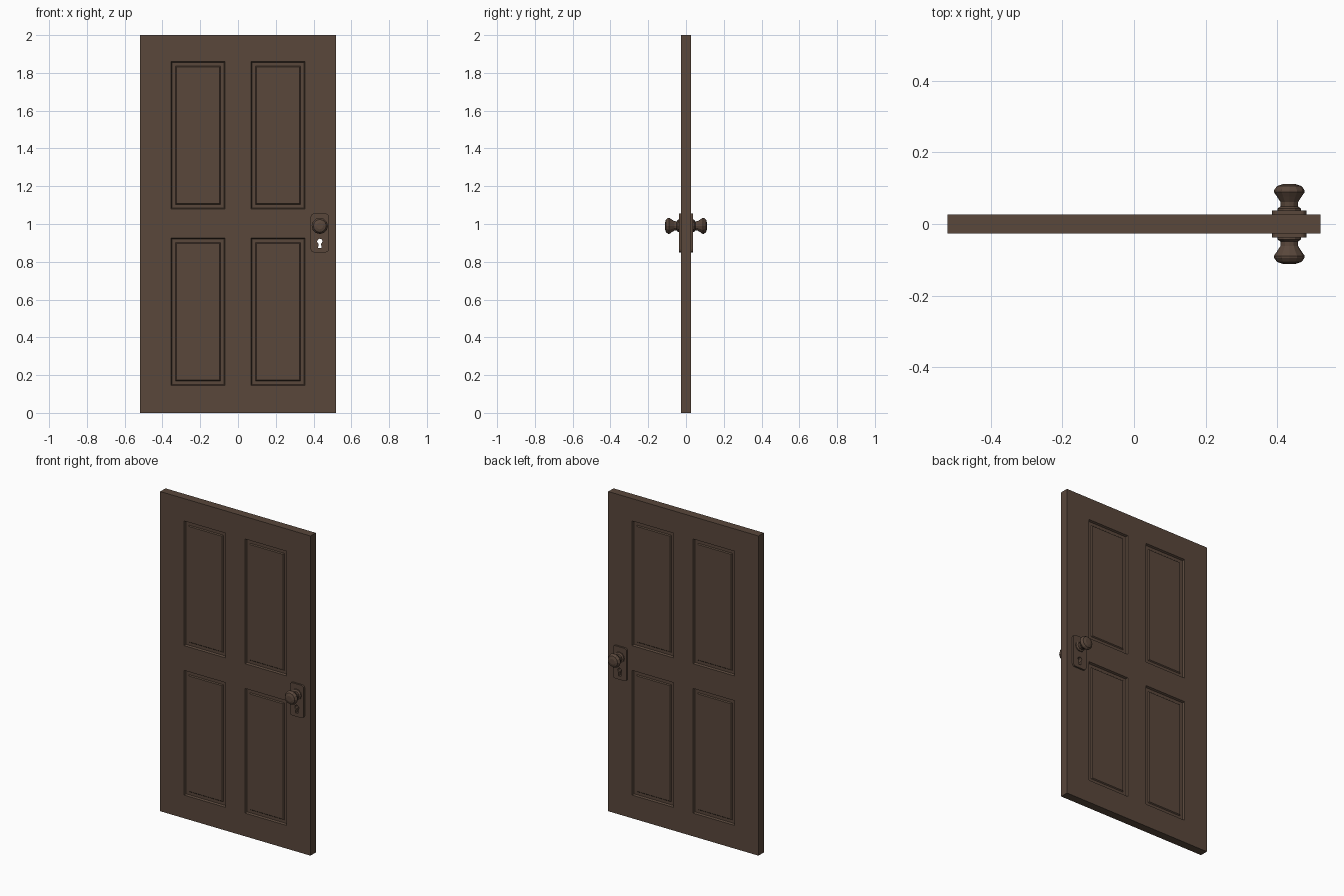
import bpy, bmesh, math
from mathutils import Matrix

if "Cube" in bpy.data.objects:
    bpy.data.objects.remove(bpy.data.objects["Cube"])

wood = bpy.data.materials.new("dark brown")
wood.diffuse_color = (0.100, 0.063, 0.044, 1)
wood.use_nodes = True
wood.node_tree.nodes["Principled BSDF"].inputs["Base Color"].default_value = wood.diffuse_color
KX, KZ = 0.433, 0.99      # knob axis
HALF = 0.026              # half thickness of the slab


def finish(name, bm):
    bmesh.ops.recalc_face_normals(bm, faces=bm.faces)
    me = bpy.data.meshes.new(name)
    bm.to_mesh(me)
    bm.free()
    me.materials.append(wood)
    ob = bpy.data.objects.new(name, me)
    bpy.context.scene.collection.objects.link(ob)
    return ob


def box(bm, x0, x1, y0, y1, z0, z1):
    m = Matrix.Translation(((x0 + x1) / 2, (y0 + y1) / 2, (z0 + z1) / 2))
    m = m @ Matrix.Diagonal((x1 - x0, y1 - y0, z1 - z0, 1))
    bmesh.ops.create_cube(bm, size=1, matrix=m)


# door slab, cut into a grid so that four cells per side become panels
PX, PZ = (0.068, 0.355), ((0.145, 0.925), (1.08, 1.86))
bm = bmesh.new()
box(bm, -0.52, 0.52, -HALF, HALF, 0, 2)
cuts = [((s * x, 0, 0), (1, 0, 0)) for x in PX for s in (-1, 1)]
cuts += [((0, 0, z), (0, 0, 1)) for pair in PZ for z in pair]
for co, no in cuts:
    bmesh.ops.bisect_plane(bm, geom=bm.verts[:] + bm.edges[:] + bm.faces[:],
                           plane_co=co, plane_no=no)
bm.normal_update()
panels = []
for f in bm.faces:
    c = f.calc_center_median()
    if abs(f.normal.y) > 0.9 and PX[0] < abs(c.x) < PX[1] \
            and any(a < c.z < b for a, b in PZ):
        panels.append(f)
# recess wall, flat groove, raised field
for width, depth in ((0.005, -0.012), (0.019, 0), (0.005, 0.006)):
    bmesh.ops.inset_individual(bm, faces=panels, thickness=width, depth=depth,
                               use_even_offset=True)
slab = finish("door_slab", bm)

# keyhole cutter: round top with a flared slot
bm = bmesh.new()
R, CZ = 0.014, 0.908
pts = [(R * math.cos(math.radians(a)), CZ + R * math.sin(math.radians(a)))
       for a in range(-60, 241, 30)]
pts += [(-0.009, 0.872), (0.009, 0.872)]
face = bm.faces.new([bm.verts.new((KX + x, -0.2, z)) for x, z in pts])
back = bm.faces.new([bm.verts.new((KX + x, 0.2, z)) for x, z in pts])
bmesh.ops.bridge_loops(bm, edges=list(face.edges) + list(back.edges))
cutter = finish("keyhole_cutter", bm)
cutter.hide_render = True


def cut_keyhole(ob):
    mod = ob.modifiers.new("keyhole", 'BOOLEAN')
    mod.operation = 'DIFFERENCE'
    mod.solver = 'EXACT'
    mod.object = cutter


cut_keyhole(slab)

# knob profile: radius, distance from the door centre
PROFILE = [(0.033, 0.034), (0.033, 0.043), (0.024, 0.049), (0.025, 0.062),
           (0.034, 0.076), (0.043, 0.089), (0.042, 0.095), (0.034, 0.106),
           (0.018, 0.111)]
SIDES = 12
for side, s in (("front", -1), ("back", 1)):
    # lock plate with rounded corners
    bm = bmesh.new()
    y0, y1 = sorted((s * (HALF - 0.002), s * 0.037))
    box(bm, KX - 0.048, KX + 0.048, y0, y1, 0.85, 1.055)
    corners = [e for e in bm.edges
               if abs(e.verts[0].co.y - e.verts[1].co.y) > 0.005]
    bmesh.ops.bevel(bm, geom=corners, offset=0.016, segments=3, profile=0.5,
                    affect='EDGES')
    cut_keyhole(finish(side + "_lock_plate", bm))

    # faceted turned knob
    bm = bmesh.new()
    rings = []
    for r, y in PROFILE:
        rings.append([bm.verts.new((KX + r * math.sin(2 * math.pi * i / SIDES), s * y,
                                    KZ + r * math.cos(2 * math.pi * i / SIDES)))
                      for i in range(SIDES)])
    for a, b in zip(rings, rings[1:]):
        for i in range(SIDES):
            j = (i + 1) % SIDES
            bm.faces.new((a[i], a[j], b[j], b[i]))
    bm.faces.new(rings[0])
    bm.faces.new(rings[-1])
    finish(side + "_knob", bm)
